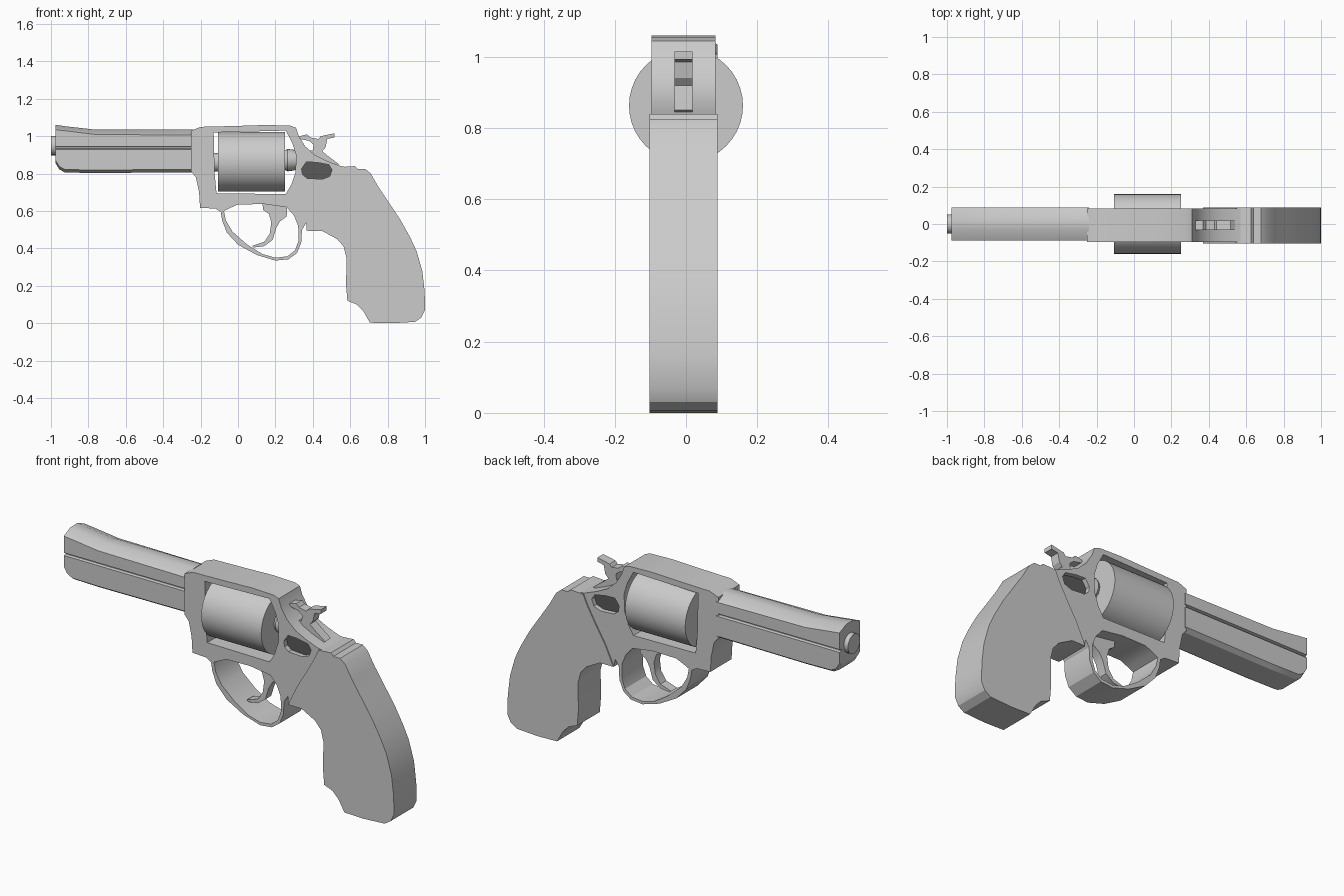
import bpy, bmesh, math

YC = -0.007  # body is very slightly off the cylinder axis


def finish(obj, angle=30):
    bm = bmesh.new()
    bm.from_mesh(obj.data)
    bmesh.ops.remove_doubles(bm, verts=bm.verts, dist=0.0005)
    bmesh.ops.recalc_face_normals(bm, faces=bm.faces)
    bm.to_mesh(obj.data)
    bm.free()
    bpy.ops.object.select_all(action='DESELECT')
    obj.select_set(True)
    bpy.context.view_layer.objects.active = obj
    bpy.ops.object.shade_smooth_by_angle(angle=math.radians(angle))
    return obj


def plate(name, half, *loops):
    """Flat x/z outline (further loops are holes) extruded along y."""
    cu = bpy.data.curves.new(name, 'CURVE')
    cu.dimensions = '2D'
    cu.fill_mode = 'BOTH'
    cu.extrude = half
    for pts in loops:
        sp = cu.splines.new('POLY')
        sp.points.add(len(pts) - 1)
        for p, (x, z) in zip(sp.points, pts):
            p.co = (x, z, 0, 1)
        sp.use_cyclic_u = True
    obj = bpy.data.objects.new(name, cu)
    bpy.context.collection.objects.link(obj)
    obj.rotation_euler = (math.pi / 2, 0, 0)
    obj.location.y = YC
    bpy.ops.object.select_all(action='DESELECT')
    obj.select_set(True)
    bpy.context.view_layer.objects.active = obj
    bpy.ops.object.convert(target='MESH')
    return finish(bpy.context.object)


def loft(name, rings):
    bm = bmesh.new()
    rows = [[bm.verts.new(p) for p in r] for r in rings]
    n = len(rows[0])
    for a, b in zip(rows, rows[1:]):
        for i in range(n):
            j = (i + 1) % n
            bm.faces.new((a[i], a[j], b[j], b[i]))
    bm.faces.new(rows[0])
    bm.faces.new(rows[-1])
    me = bpy.data.meshes.new(name)
    bm.to_mesh(me)
    bm.free()
    obj = bpy.data.objects.new(name, me)
    bpy.context.collection.objects.link(obj)
    return finish(obj)


def turned(name, y, z, profile, n=32):
    """Round part along x from (x, radius) pairs."""
    return loft(name, [[(x, y + r * math.cos(2 * math.pi * i / n),
                         z + r * math.sin(2 * math.pi * i / n)) for i in range(n)]
                       for x, r in profile])


# Frame with cylinder window, guard opening and side recess
outline = [(-0.25, 1.03), (-0.2, 1.05), (0, 1.055), (0.15, 1.06), (0.28, 1.056),
           (0.31, 1.045), (0.325, 1.0), (0.36, 0.945), (0.41, 0.9), (0.47, 0.87),
           (0.54, 0.843), (0.6, 0.83), (0.6, 0.6), (0.5, 0.485), (0.45, 0.495),
           (0.367, 0.495), (0.365, 0.535), (0.342, 0.5), (0.338, 0.43), (0.315, 0.375),
           (0.27, 0.342), (0.2, 0.335), (0.1, 0.365), (0, 0.42), (-0.06, 0.485),
           (-0.085, 0.55), (-0.092, 0.595), (-0.12, 0.613), (-0.203, 0.617),
           (-0.208, 0.7), (-0.225, 0.78), (-0.25, 0.81)]
window = [(-0.13, 1.02), (0.255, 1.03), (0.29, 0.965), (0.31, 0.9), (0.308, 0.81),
          (0.285, 0.74), (0.255, 0.69), (-0.115, 0.695), (-0.125, 0.8)]
guard = [(-0.075, 0.6), (-0.065, 0.55), (-0.03, 0.49), (0.05, 0.42), (0.13, 0.37),
         (0.2, 0.35), (0.265, 0.358), (0.305, 0.39), (0.323, 0.44), (0.322, 0.52),
         (0.3, 0.575), (0.26, 0.62), (0.14, 0.637), (0, 0.635), (-0.045, 0.615)]
recess = [(0.34, 0.825), (0.365, 0.862), (0.42, 0.86), (0.485, 0.848), (0.503, 0.82),
          (0.49, 0.785), (0.45, 0.77), (0.37, 0.775), (0.345, 0.795)]
plate("frame", 0.09, outline, window, guard, recess)

# Dark panel set into the side recess
panel = plate("side_recess_panel", 0.065, recess)
dark = bpy.data.materials.new("dark_grey")
dark.diffuse_color = (0.1, 0.1, 0.1, 1)
panel.data.materials.append(dark)

# Grip
plate("grip", 0.096,
      [(0.55, 0.835), (0.625, 0.84), (0.64, 0.825), (0.68, 0.825), (0.71, 0.8),
       (0.75, 0.73), (0.81, 0.64), (0.87, 0.55), (0.92, 0.46), (0.955, 0.385),
       (0.985, 0.28), (0.998, 0.17), (1.0, 0.07), (0.98, 0.03), (0.945, 0.007),
       (0.82, 0), (0.705, 0.003), (0.67, 0.065), (0.635, 0.1), (0.585, 0.12),
       (0.578, 0.2), (0.58, 0.35), (0.565, 0.41), (0.53, 0.45), (0.45, 0.493),
       (0.37, 0.493), (0.42, 0.6), (0.48, 0.7), (0.525, 0.78)])

# Hammer and trigger
plate("hammer", 0.025,
      [(0.33, 1.0), (0.37, 1.01), (0.385, 0.993), (0.43, 0.985), (0.442, 1.0),
       (0.515, 1.015), (0.515, 0.993), (0.477, 0.985), (0.468, 0.94), (0.45, 0.92),
       (0.48, 0.895), (0.54, 0.85), (0.5, 0.82), (0.4, 0.85), (0.36, 0.92),
       (0.4, 0.925), (0.405, 0.955), (0.38, 0.975), (0.33, 0.985)])
plate("trigger", 0.025,
      [(0.13, 0.645), (0.135, 0.605), (0.165, 0.585), (0.178, 0.54), (0.17, 0.48),
       (0.14, 0.435), (0.075, 0.413), (0.085, 0.405), (0.14, 0.412), (0.185, 0.445),
       (0.205, 0.51), (0.225, 0.545), (0.26, 0.57), (0.265, 0.645)])

# Barrel: raised top rib, side groove, chamfered underside
sections = []
for x, zb, ze, zt in [(-0.975, 0.855, 1.035, 1.06), (-0.955, 0.822, 1.032, 1.058),
                      (-0.925, 0.806, 1.029, 1.053), (-0.77, 0.803, 1.01, 1.036),
                      (-0.24, 0.807, 1.005, 1.036)]:
    half = [(0.065, zb), (0.088, zb + 0.016), (0.088, 0.93), (0.072, 0.933),
            (0.072, 0.942), (0.088, 0.945), (0.088, ze), (0.03, zt)]
    ring = half + [(-y, z) for y, z in reversed(half)]
    sections.append([(x, y + YC + 0.007, z) for y, z in ring])
loft("barrel", sections)
turned("muzzle", 0, 0.95, [(-1.0, 0.052), (-0.96, 0.052)], 24)

# Cylinder with its front collar and rear hub
turned("cylinder", 0, 0.863, [(-0.107, 0.16), (0.25, 0.16)], 40)
turned("front_collar", 0, 0.86, [(-0.14, 0.05), (-0.1, 0.05)], 24)
turned("rear_hub", 0, 0.872, [(0.24, 0.045), (0.265, 0.06), (0.3, 0.055), (0.33, 0.045)], 24)
